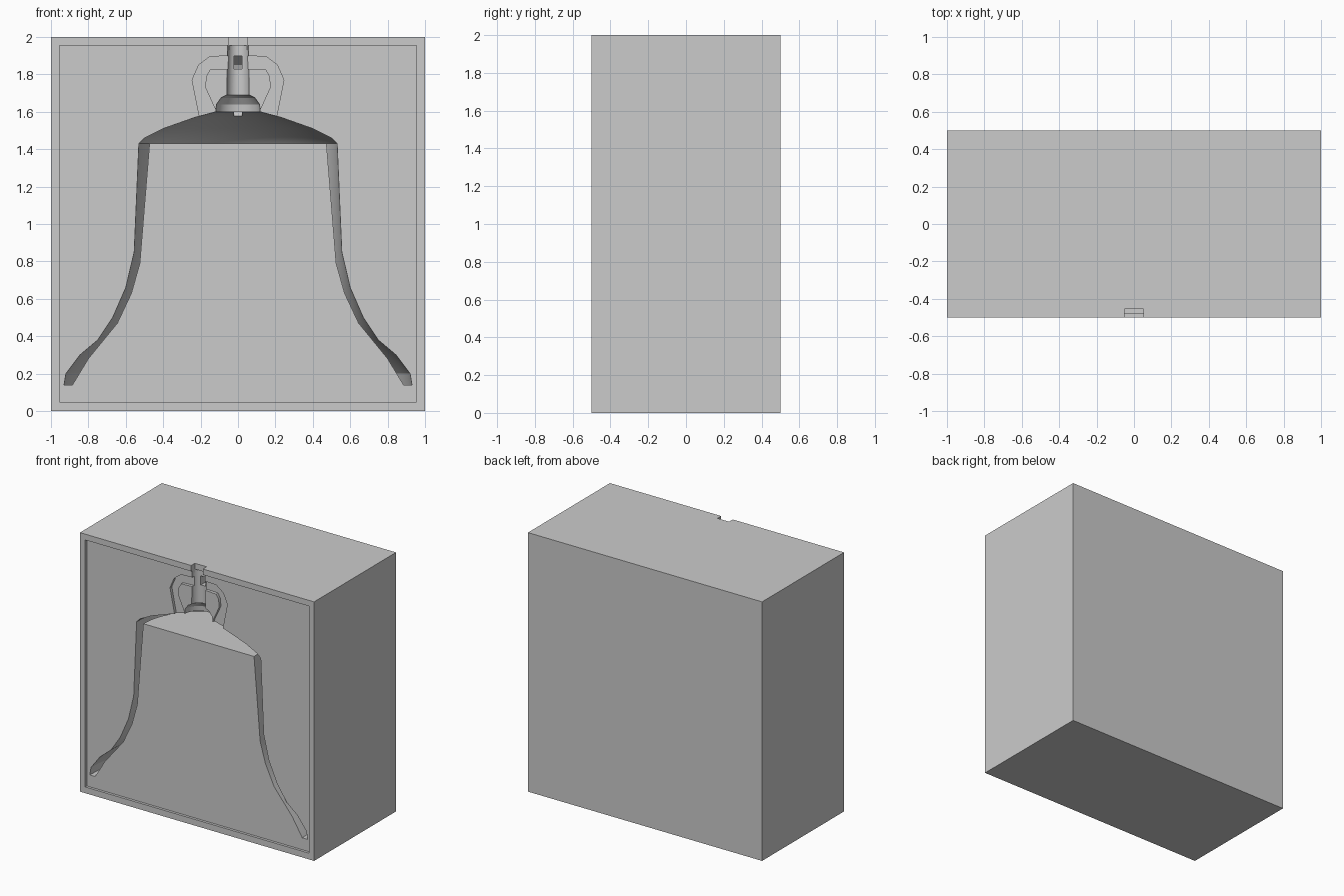
import bpy, bmesh, math
from mathutils import Matrix, Vector

if "Cube" in bpy.data.objects:
    bpy.data.objects.remove(bpy.data.objects["Cube"])

PART_Y = -0.48          # parting plane, which also holds the bell axis


def new_object(name, bm):
    bmesh.ops.remove_doubles(bm, verts=bm.verts[:], dist=1e-5)
    bmesh.ops.recalc_face_normals(bm, faces=bm.faces[:])
    mesh = bpy.data.meshes.new(name)
    bm.to_mesh(mesh)
    bm.free()
    obj = bpy.data.objects.new(name, mesh)
    bpy.context.collection.objects.link(obj)
    return obj


def box(name, x0, x1, y0, y1, z0, z1):
    bm = bmesh.new()
    bmesh.ops.create_cube(bm, size=1)
    for v in bm.verts:
        v.co = Vector(((x0 + x1) / 2 + v.co.x * (x1 - x0),
                       (y0 + y1) / 2 + v.co.y * (y1 - y0),
                       (z0 + z1) / 2 + v.co.z * (z1 - z0)))
    return new_object(name, bm)


def lathe(name, profile, steps=64):
    """Revolve an (r, z) profile that starts and ends on the axis."""
    bm = bmesh.new()
    rings = []
    for r, z in profile:
        if r == 0:
            rings.append([bm.verts.new((0, PART_Y, z))] * steps)
        else:
            rings.append([bm.verts.new((r * math.cos(2 * math.pi * i / steps),
                                        PART_Y + r * math.sin(2 * math.pi * i / steps), z))
                          for i in range(steps)])
    for a, b in zip(rings, rings[1:]):
        for i in range(steps):
            j = (i + 1) % steps
            bm.faces.new(list(dict.fromkeys((a[i], a[j], b[j], b[i]))))
    return new_object(name, bm)


def crown_loop(name, angle, half=0.022):
    """Crown handle: side outline given thickness, turned about the bell axis."""
    outline = [(0.02, 1.90), (0.15, 1.895), (0.21, 1.85), (0.245, 1.77), (0.20, 1.545),
               (0.12, 1.57), (0.12, 1.61), (0.175, 1.73), (0.17, 1.79), (0.15, 1.825),
               (0.02, 1.83)]
    bm = bmesh.new()
    face = bm.faces.new([bm.verts.new((x, -half, z)) for x, z in outline])
    ext = bmesh.ops.extrude_face_region(bm, geom=[face])["geom"]
    bmesh.ops.translate(bm, vec=(0, 2 * half, 0),
                        verts=[g for g in ext if isinstance(g, bmesh.types.BMVert)])
    bm.transform(Matrix.Translation((0, PART_Y, 0)) @ Matrix.Rotation(angle, 4, 'Z'))
    return new_object(name, bm)


def carve(target, cutter):
    mod = target.modifiers.new("carve", 'BOOLEAN')
    mod.operation = 'DIFFERENCE'
    mod.solver = 'EXACT'
    mod.object = cutter
    bpy.context.view_layer.objects.active = target
    bpy.ops.object.modifier_apply(modifier=mod.name)
    bpy.data.objects.remove(cutter)


# Mould block
mould = box("bell_mould_half", -1, 1, -0.5, 0.5, 0, 2)

# Shallow recess inside the rim
carve(mould, box("recess", -0.955, 0.955, -0.6, PART_Y, 0.048, 1.955))

# Bell wall cavity, leaving the core standing
carve(mould, lathe("bell_cavity", [
    (0, 1.605), (0.12, 1.60), (0.23, 1.57), (0.40, 1.51), (0.50, 1.46), (0.53, 1.43),
    (0.555, 0.85), (0.60, 0.66), (0.67, 0.50), (0.75, 0.38), (0.845, 0.30),
    (0.92, 0.20), (0.93, 0.14), (0.885, 0.14), (0.80, 0.28), (0.645, 0.47),
    (0.57, 0.63), (0.525, 0.79), (0.50, 1.10), (0.473, 1.43), (0, 1.43)]))

# Crown stem cavity
carve(mould, lathe("crown_stem", [
    (0, 1.955), (0.055, 1.955), (0.06, 1.69), (0.09, 1.675), (0.115, 1.64),
    (0.12, 1.59), (0.06, 1.56), (0, 1.56)], 32))

# Crown loops: right, back, left
for k in range(3):
    carve(mould, crown_loop("crown_loop", k * math.pi / 2))

# Pouring notch through the top rim
carve(mould, box("pour_notch", -0.05, 0.05, -0.6, -0.455, 1.93, 2.1))

bpy.ops.object.select_all(action='DESELECT')
mould.select_set(True)
bpy.context.view_layer.objects.active = mould
bpy.ops.object.shade_smooth_by_angle(angle=math.radians(25))
